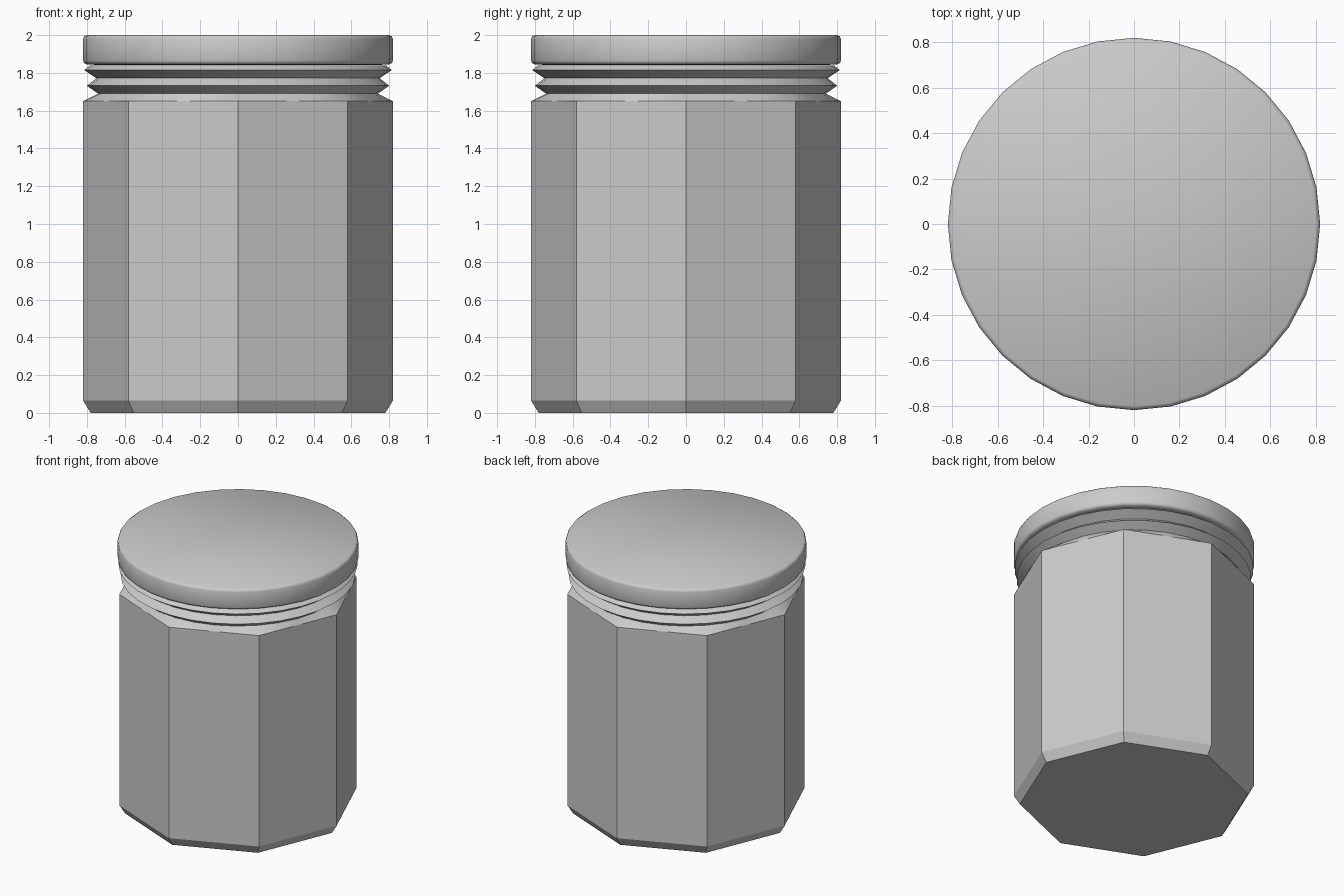
import bpy, bmesh
from math import sin, cos, pi, radians

if "Cube" in bpy.data.objects:
    bpy.data.objects.remove(bpy.data.objects["Cube"])

N = 32  # segments around the round parts


def circle(r, z):
    return [(r * cos(2 * pi * i / N), r * sin(2 * pi * i / N), z) for i in range(N)]


def octagon(r, z, per_side=1):
    pts = []
    for k in range(8):
        a, b = k * pi / 4, (k + 1) * pi / 4
        for j in range(per_side):
            t = j / per_side
            pts.append((r * (cos(a) * (1 - t) + cos(b) * t),
                        r * (sin(a) * (1 - t) + sin(b) * t), z))
    return pts


def loft(name, rings, smooth_angle=None):
    """Skin a stack of equal-count rings and cap both ends."""
    bm = bmesh.new()
    loops = [[bm.verts.new(p) for p in ring] for ring in rings]
    n = len(loops[0])
    for lo, hi in zip(loops, loops[1:]):
        for i in range(n):
            j = (i + 1) % n
            bm.faces.new((lo[i], lo[j], hi[j], hi[i]))
    bm.faces.new(loops[0][::-1])
    bm.faces.new(loops[-1])
    mesh = bpy.data.meshes.new(name)
    bm.to_mesh(mesh)
    bm.free()
    ob = bpy.data.objects.new(name, mesh)
    bpy.context.collection.objects.link(ob)
    if smooth_angle:
        bpy.ops.object.select_all(action='DESELECT')
        ob.select_set(True)
        bpy.context.view_layer.objects.active = ob
        bpy.ops.object.shade_smooth_by_angle(angle=radians(smooth_angle))
    return ob


# Eight-sided jar body with chamfered foot
loft("jar_body", [octagon(0.78, 0), octagon(0.82, 0.065), octagon(0.82, 1.65)])

# Shoulder blending the octagon into the round threaded neck
neck = [(0.74, 1.69), (0.755, 1.70), (0.80, 1.732), (0.75, 1.772),
        (0.815, 1.815), (0.785, 1.838)]
loft("threaded_neck",
     [octagon(0.82, 1.65, 4)] + [circle(r, z) for r, z in neck], 35)

# Round lid with softened rims
lid = [(0.74, 1.842), (0.80, 1.845), (0.815, 1.852), (0.82, 1.865),
       (0.82, 1.98), (0.815, 1.992), (0.803, 2.0)]
loft("lid", [circle(r, z) for r, z in lid], 50)
